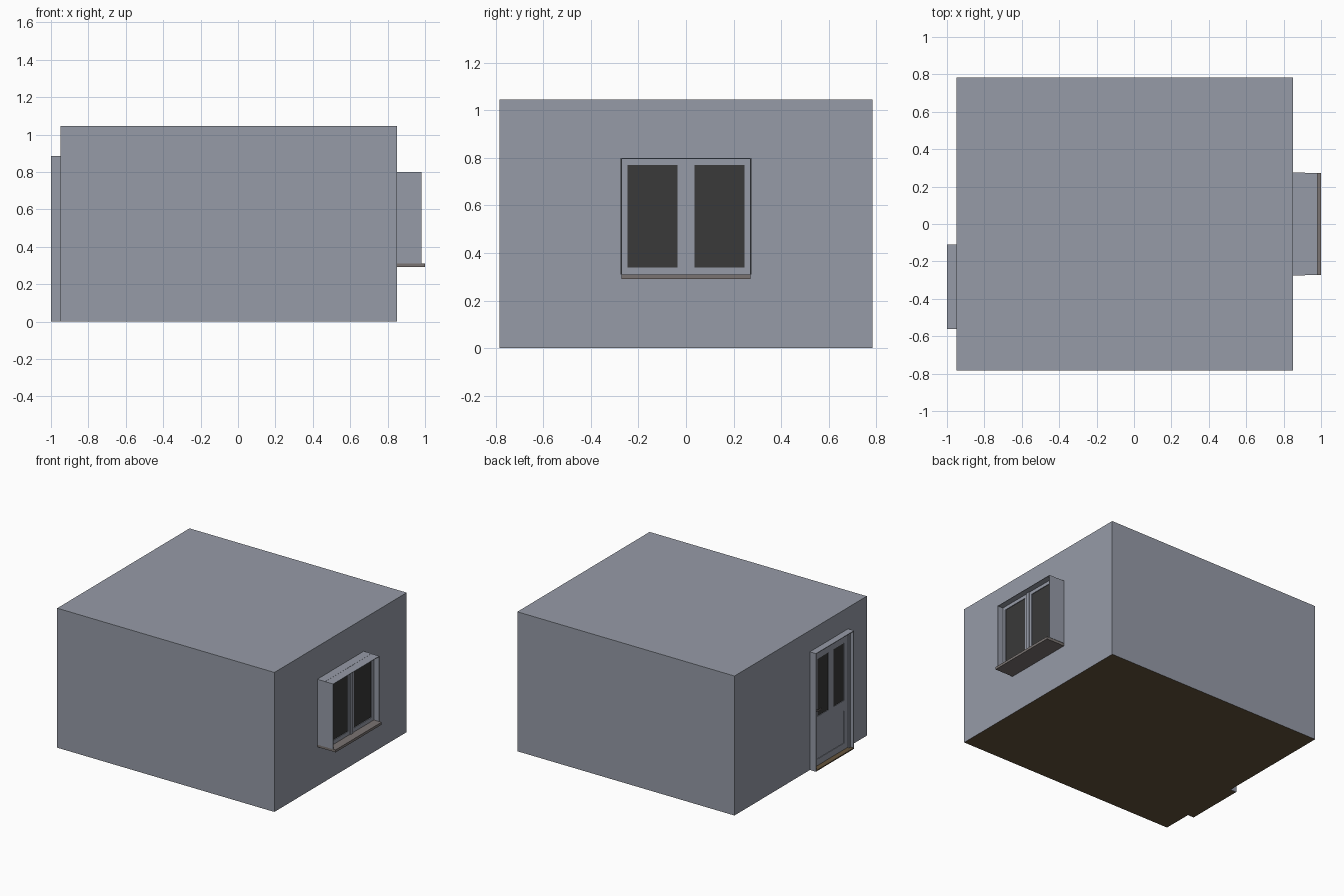
import bpy, bmesh

if "Cube" in bpy.data.objects:
    bpy.data.objects.remove(bpy.data.objects["Cube"])


def material(name, rgb):
    m = bpy.data.materials.new(name)
    m.diffuse_color = (*rgb, 1)
    m.use_nodes = True
    m.node_tree.nodes["Principled BSDF"].inputs["Base Color"].default_value = m.diffuse_color
    return m


GREY = material("grey_wall", (0.305, 0.328, 0.386))
BROWN = material("brown_floor", (0.127, 0.087, 0.045))
STONE = material("stone_sill", (0.195, 0.174, 0.168))
DARK = material("dark_glass", (0.041, 0.041, 0.041))


def finish(name, bm, *mats):
    mesh = bpy.data.meshes.new(name)
    bm.to_mesh(mesh)
    bm.free()
    ob = bpy.data.objects.new(name, mesh)
    bpy.context.collection.objects.link(ob)
    for m in mats:
        mesh.materials.append(m)
    return ob


def add_box(bm, x, y, z):
    """Add a box from (min, max) pairs."""
    verts = bmesh.ops.create_cube(bm, size=1)["verts"]
    for v in verts:
        v.co = [r[0] if c < 0 else r[1] for c, r in zip(v.co, (x, y, z))]


def box(name, x, y, z, mat):
    bm = bmesh.new()
    add_box(bm, x, y, z)
    return finish(name, bm, mat)


def sheet(name, x, ys, zs, holes, mat, thick=0):
    """Upright sheet across x on a y/z grid, skipping hole cells; thickness goes inward."""
    bm = bmesh.new()
    grid = [[bm.verts.new((x, y, z)) for z in zs] for y in ys]
    for i in range(len(ys) - 1):
        for j in range(len(zs) - 1):
            if (i, j) not in holes:
                f = [grid[i][j], grid[i + 1][j], grid[i + 1][j + 1], grid[i][j + 1]]
                bm.faces.new(f if x > 0 else f[::-1])
    ob = finish(name, bm, mat)
    if thick:
        mod = ob.modifiers.new("thickness", "SOLIDIFY")
        mod.thickness = thick
        mod.offset = -1
    return ob


def surround(name, x, y, z, w, mat):
    """Two jambs and a head of width w, open at the bottom."""
    bm = bmesh.new()
    add_box(bm, x, (y[0], y[0] + w), z)
    add_box(bm, x, (y[1] - w, y[1]), z)
    add_box(bm, x, (y[0] + w, y[1] - w), (z[1] - w, z[1]))
    return finish(name, bm, mat)


XL, XR, Y, H = -0.95, 0.85, 0.783, 1.045

# Room shell: front, back, ceiling and floor
bm = bmesh.new()
add_box(bm, (XL, XR), (-Y, Y), (0, H))
bm.normal_update()
bmesh.ops.delete(bm, geom=[f for f in bm.faces if abs(f.normal.x) > 0.5], context="FACES_ONLY")
for f in bm.faces:
    f.material_index = 1 if f.normal.z < -0.5 else 0
finish("room_shell", bm, GREY, BROWN)

# Side walls with window and doorway openings
sheet("window_wall", XR, (-Y, -0.275, 0.275, Y), (0, 0.31, 0.80, H), {(1, 1)}, GREY)
sheet("door_wall", XL, (-Y, -0.562, -0.11, Y), (0, 0.885, H), {(1, 0)}, GREY)

# Window: reveal, outer casing, sash frame, panes and sill
surround("window_reveal", (XR, 0.915), (-0.275, 0.275), (0.31, 0.80), 0.004, GREY)
surround("window_casing", (0.915, 0.98), (-0.274, 0.274), (0.31, 0.799), 0.004, GREY)
sheet("window_sashes", 0.937, (-0.271, -0.245, -0.035, 0.035, 0.245, 0.271),
      (0.31, 0.34, 0.77, 0.796), {(1, 1), (3, 1)}, GREY, 0.022)
box("window_post", (0.937, 0.943), (-0.014, 0.014), (0.31, 0.796), GREY)
for side, y in (("left", -0.14), ("right", 0.14)):
    box("window_pane_" + side, (0.926, 0.932), (y - 0.107, y + 0.107), (0.338, 0.772), DARK)
box("window_sill", (XR, 1.0), (-0.272, 0.272), (0.291, 0.31), STONE)

# Door: casing, jambs, leaf with two panes and a lower panel, handle, threshold
surround("door_casing", (-1.0, XL), (-0.562, -0.11), (0, 0.885), 0.005, GREY)
surround("door_jamb", (-0.975, XL), (-0.557, -0.115), (0.008, 0.88), 0.018, GREY)
sheet("door_leaf", -0.966, (-0.539, -0.49, -0.365, -0.305, -0.18, -0.133),
      (0.012, 0.06, 0.30, 0.38, 0.81, 0.862),
      {(1, 1), (2, 1), (3, 1), (1, 3), (3, 3)}, GREY, 0.014)
box("door_lower_panel", (-0.962, -0.956), (-0.495, -0.175), (0.055, 0.305), GREY)
for side, y in (("left", -0.2425), ("right", -0.4275)):
    box("door_pane_" + side, (-0.962, -0.956), (y - 0.064, y + 0.064), (0.378, 0.812), DARK)
box("door_handle", (-0.985, -0.979), (-0.205, -0.155), (0.428, 0.438), STONE)
box("door_handle_stem", (-0.98, -0.966), (-0.163, -0.155), (0.428, 0.438), STONE)
box("door_threshold", (-1.0, XL), (-0.557, -0.115), (0, 0.008), BROWN)
